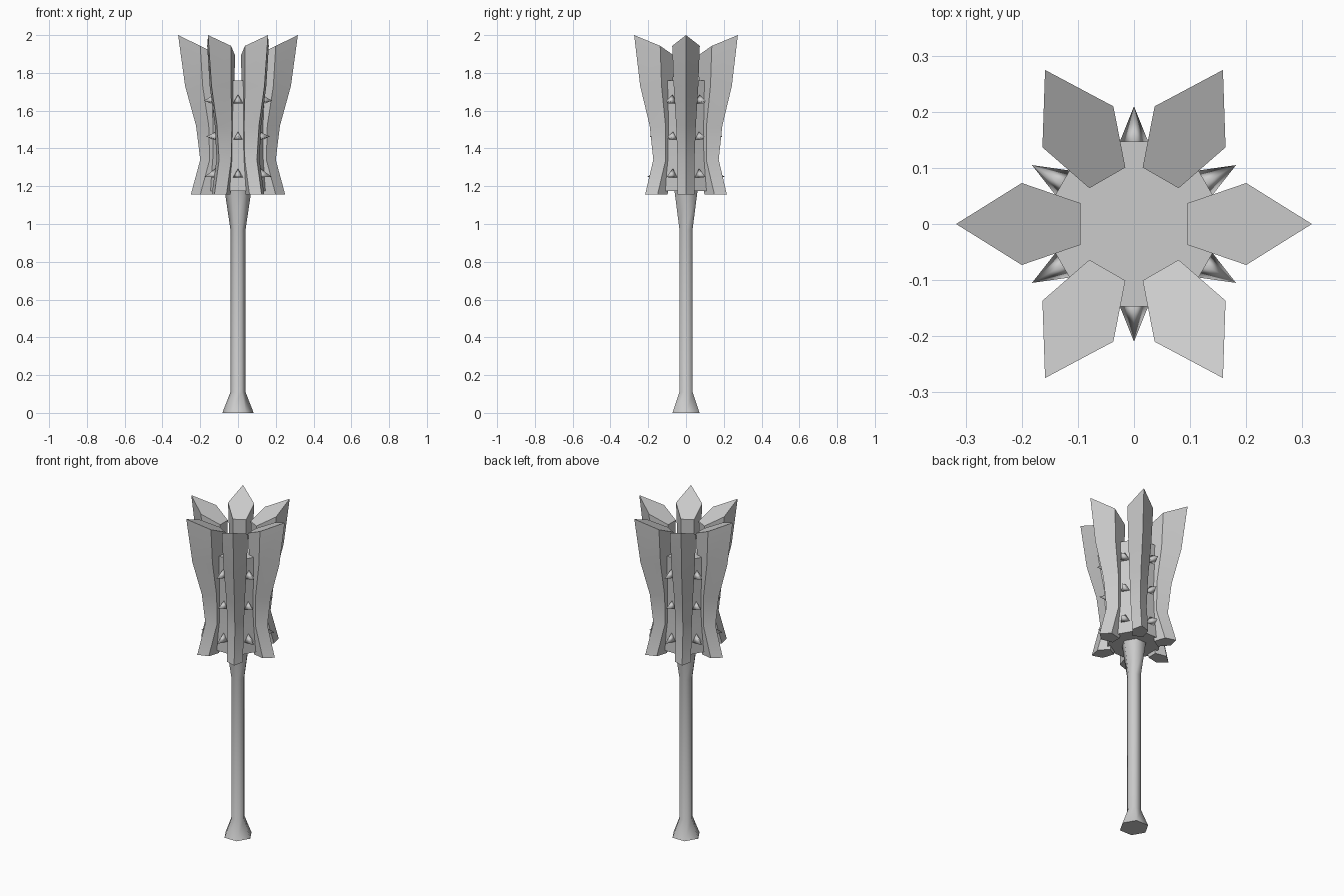
import bpy
import bmesh
from math import cos, sin, pi, radians
from mathutils import Matrix, Vector

cube = bpy.data.objects.get("Cube")
if cube:
    bpy.data.objects.remove(cube, do_unlink=True)

steel = bpy.data.materials.new("grey_steel")
steel.use_nodes = True
GREY = (0.6, 0.6, 0.6, 1)
steel.diffuse_color = GREY
steel.node_tree.nodes["Principled BSDF"].inputs["Base Color"].default_value = GREY


def loft(name, rings, smooth_angle):
    """Skin a stack of equal-length point rings and cap both ends."""
    bm = bmesh.new()
    loops = [[bm.verts.new(p) for p in ring] for ring in rings]
    for low, high in zip(loops, loops[1:]):
        for i in range(len(low)):
            j = (i + 1) % len(low)
            bm.faces.new((low[i], low[j], high[j], high[i]))
    bm.faces.new(loops[0][::-1])
    bm.faces.new(loops[-1])
    bmesh.ops.recalc_face_normals(bm, faces=bm.faces)
    mesh = bpy.data.meshes.new(name)
    bm.to_mesh(mesh)
    bm.free()
    return finish(name, mesh, smooth_angle)


def finish(name, mesh, smooth_angle):
    mesh.materials.append(steel)
    obj = bpy.data.objects.new(name, mesh)
    bpy.context.collection.objects.link(obj)
    bpy.ops.object.select_all(action='DESELECT')
    obj.select_set(True)
    bpy.context.view_layer.objects.active = obj
    bpy.ops.object.shade_smooth_by_angle(angle=radians(smooth_angle))
    return obj


def hexagon(r, z):
    return [(r * cos(i * pi / 3), r * sin(i * pi / 3), z) for i in range(6)]


# Handle: flared pommel, shaft and collar
loft("handle", [hexagon(r, z) for r, z in
                ((0.083, 0), (0.04, 0.11), (0.04, 0.97), (0.071, 1.18))], 65)

# Head core, slightly waisted
loft("head_core", [hexagon(r, z) for r, z in
                   ((0.165, 1.175), (0.156, 1.36), (0.156, 1.5), (0.17, 1.76))], 30)

# Flanges: height, inner radius, inner half width, shoulder radius,
# shoulder half width, ridge radius
SECTIONS = (
    (1.155, 0.13, 0.03, 0.20, 0.045, 0.25),
    (1.34, 0.10, 0.03, 0.15, 0.045, 0.20),
    (1.52, 0.10, 0.03, 0.155, 0.052, 0.222),
    (1.73, 0.10, 0.035, 0.187, 0.065, 0.28),
    (2.0, 0.095, 0.037, 0.20, 0.073, 0.317),
)


def flange_ring(z, r_in, w_in, r_mid, w_mid, r_out):
    ring = [Vector(p) for p in ((r_in, -w_in, z), (r_mid, -w_mid, z), (r_out, 0, z),
                                (r_mid, w_mid, z), (r_in, w_in, z))]
    if z == 2.0:
        # The top end slopes down towards the middle
        for p in ring:
            p.z -= (r_out - p.x) * 0.487
    return ring


for k in range(6):
    turn = Matrix.Rotation(k * pi / 3, 3, 'Z')
    loft(f"flange_{k + 1}", [[turn @ p for p in flange_ring(*s)] for s in SECTIONS], 30)

# Spikes: three-sided pyramids in the gaps between flanges
bm = bmesh.new()
for k in range(6):
    turn = Matrix.Rotation(pi / 6 + k * pi / 3, 3, 'Z')
    for z, tip_z, tip_r in ((1.265, 1.25, 0.205), (1.46, 1.463, 0.195), (1.655, 1.652, 0.21)):
        base = [bm.verts.new(turn @ Vector((tip_r - 0.08, 0.037 * sin(a), z + 0.037 * cos(a))))
                for a in (0, 2 * pi / 3, 4 * pi / 3)]
        tip = bm.verts.new(turn @ Vector((tip_r, 0, tip_z)))
        bm.faces.new(base)
        for i in range(3):
            bm.faces.new((base[i], base[(i + 1) % 3], tip))
bmesh.ops.recalc_face_normals(bm, faces=bm.faces)
spike_mesh = bpy.data.meshes.new("spikes")
bm.to_mesh(spike_mesh)
bm.free()
finish("spikes", spike_mesh, 180)
